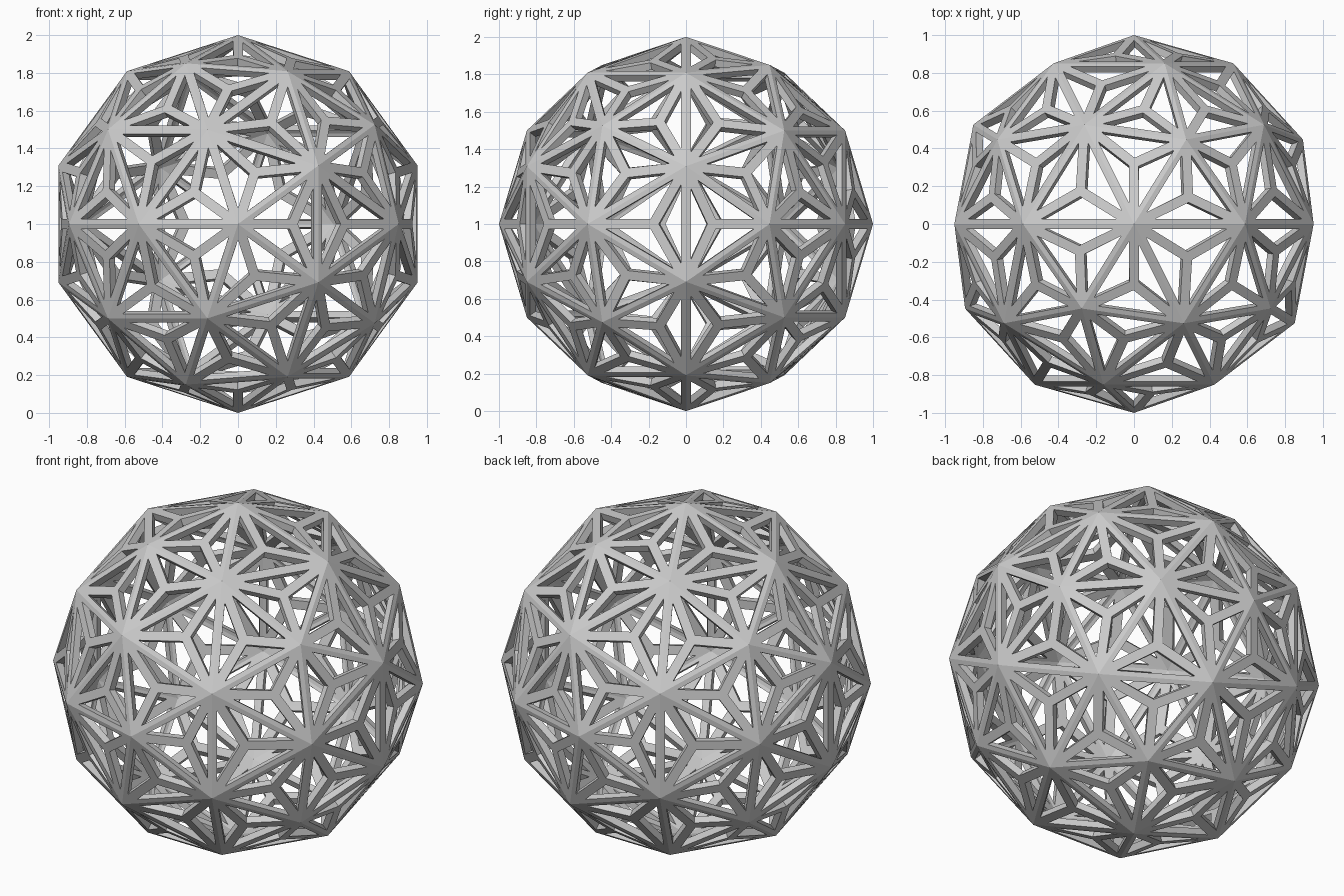
import bpy, bmesh, math
from mathutils import Matrix

if "Cube" in bpy.data.objects:
    bpy.data.objects.remove(bpy.data.objects["Cube"])

STRUT_HALF = 0.026   # half width of every strut
DEPTH = 0.04         # strut depth, measured inward

bm = bmesh.new()

# 80-sided geodesic ball with a five-fold vertex facing the front
bmesh.ops.create_icosphere(bm, subdivisions=2, radius=1.0)
bm.transform(Matrix.Translation((0, 0, 1)) @ Matrix.Rotation(-math.pi / 2, 4, 'X'))

# Split every triangle in three around a flat central hub
bmesh.ops.poke(bm, faces=bm.faces[:])
bmesh.ops.recalc_face_normals(bm, faces=bm.faces[:])

# Inset each panel and remove its middle, leaving only the struts
panels = bm.faces[:]
bmesh.ops.inset_individual(bm, faces=panels, thickness=STRUT_HALF, use_even_offset=True)
bmesh.ops.delete(bm, geom=panels, context='FACES')

mesh = bpy.data.meshes.new("lattice_sphere")
bm.to_mesh(mesh)
bm.free()
ball = bpy.data.objects.new("lattice_sphere", mesh)
bpy.context.collection.objects.link(ball)

# Give the struts depth toward the centre
solid = ball.modifiers.new("strut_depth", 'SOLIDIFY')
solid.thickness = DEPTH
solid.offset = -1
solid.use_even_offset = True
